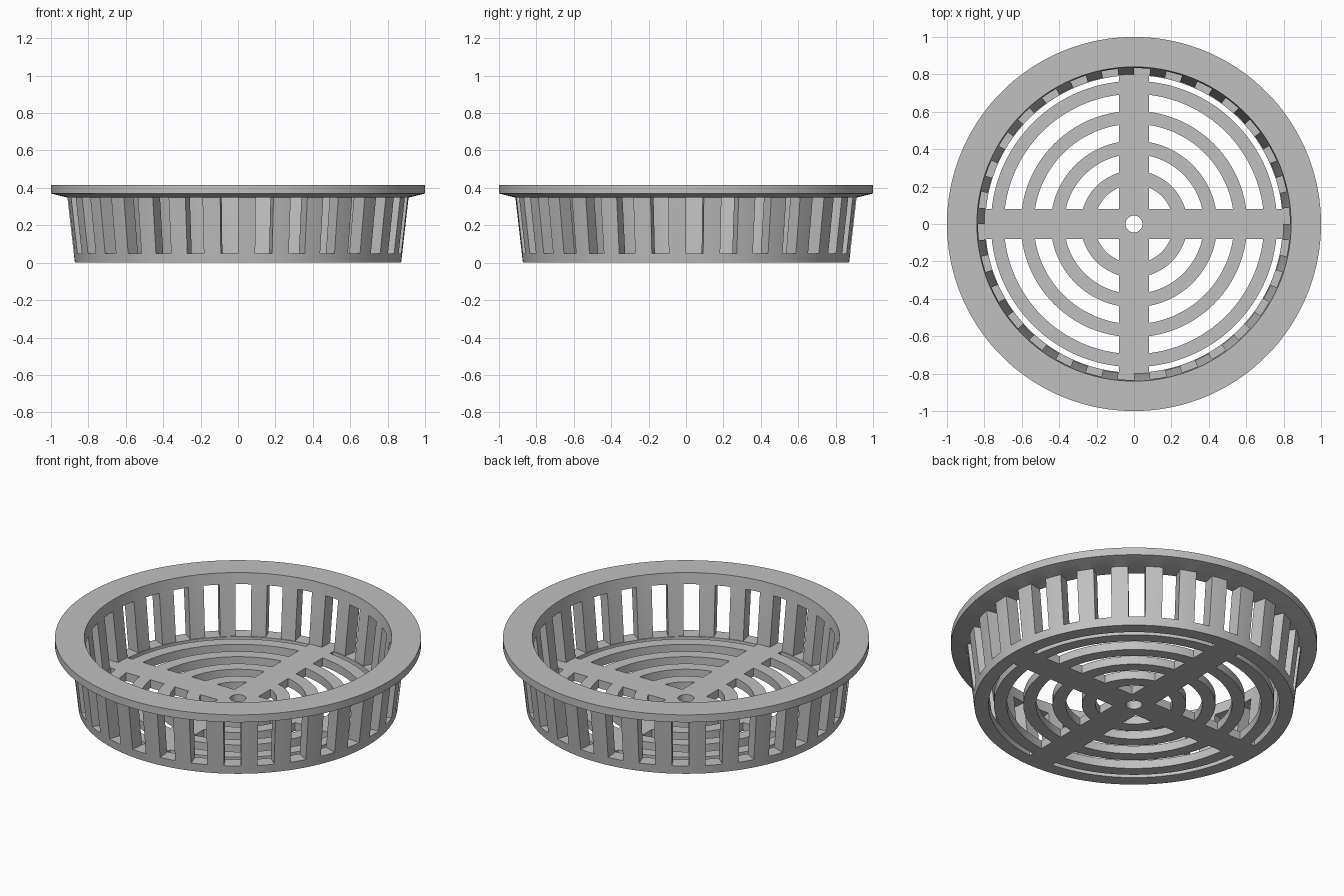
import bpy, bmesh
from math import sin, cos, asin, radians, tau, pi

cube = bpy.data.objects.get("Cube")
if cube:
    bpy.data.objects.remove(cube, do_unlink=True)

grey = bpy.data.materials.new("grey_plastic")
grey.use_nodes = True
color = (0.53, 0.53, 0.53, 1)
grey.diffuse_color = color
grey.node_tree.nodes["Principled BSDF"].inputs["Base Color"].default_value = color


def finish(bm, name):
    mesh = bpy.data.meshes.new(name)
    bm.to_mesh(mesh)
    bm.free()
    mesh.materials.append(grey)
    obj = bpy.data.objects.new(name, mesh)
    bpy.context.collection.objects.link(obj)
    bpy.ops.object.select_all(action='DESELECT')
    obj.select_set(True)
    bpy.context.view_layer.objects.active = obj
    return obj


# Slotted tapered wall with its flange, turned from one profile (r, z)
SEGMENTS = 180
PERIOD = 6          # segments per slot and bar
profile = [(0.872, 0), (0.878, 0.05), (0.912, 0.348), (1, 0.37), (1, 0.415),
           (0.84, 0.415), (0.834, 0.348), (0.80, 0.05), (0.80, 0)]
OUT_LOW, OUT_HIGH, IN_HIGH, IN_LOW = 1, 2, 6, 7

bm = bmesh.new()
rings = []
for i in range(SEGMENTS):
    a = tau * i / SEGMENTS
    rings.append([bm.verts.new((r * cos(a), r * sin(a), z)) for r, z in profile])


def is_slot(i):
    return i % PERIOD < PERIOD // 2


for i in range(SEGMENTS):
    here, after = rings[i], rings[(i + 1) % SEGMENTS]
    strips = [(p, (p + 1) % len(profile)) for p in range(len(profile))]
    if is_slot(i):
        # open the slot and close its sill and head
        strips.remove((OUT_LOW, OUT_HIGH))
        strips.remove((IN_HIGH, IN_LOW))
        strips += [(OUT_LOW, IN_LOW), (IN_HIGH, OUT_HIGH)]
    for p, q in strips:
        bm.faces.new((here[p], after[p], after[q], here[q]))
    # bar flank wherever a slot begins or ends
    if is_slot(i) != is_slot(i - 1):
        bm.faces.new([here[p] for p in (OUT_LOW, OUT_HIGH, IN_HIGH, IN_LOW)])
bmesh.ops.recalc_face_normals(bm, faces=bm.faces)
finish(bm, "slotted_wall_and_flange")
bpy.ops.object.shade_smooth_by_angle(angle=radians(30))


# Floor grate: a disc outline with arc-shaped openings between cross arms
FLOOR = 0.05
ARM = 0.08          # half width of the cross arms


def arc(r, start, end, steps):
    return [(r * cos(start + (end - start) * k / steps),
             r * sin(start + (end - start) * k / steps)) for k in range(steps + 1)]


def circle(r, steps):
    return arc(r, 0, tau, steps)[:-1]


def opening(r0, r1, turn):
    """Arc slot in one quadrant, with sides parallel to the cross arms."""
    a1 = asin(ARM / r1)
    outer = arc(r1, a1, pi / 2 - a1, 36)
    if r0:
        a0 = asin(ARM / r0)
        inner = arc(r0, pi / 2 - a0, a0, 36)
    else:
        inner = [(ARM, ARM)]
    c, s = cos(turn), sin(turn)
    return [(x * c - y * s, x * s + y * c) for x, y in outer + inner]


loops = [circle(0.80, SEGMENTS), circle(0.045, 32)]
bands = [(0, 0.21), (0.285, 0.373), (0.445, 0.535), (0.605, 0.695), (0.765, 0.795)]
for quarter in range(4):
    for r0, r1 in bands:
        loops.append(opening(r0, r1, quarter * pi / 2))

bm = bmesh.new()
edges = []
for loop in loops:
    verts = [bm.verts.new((x, y, FLOOR / 2)) for x, y in loop]
    edges += [bm.edges.new((verts[k - 1], verts[k])) for k in range(len(verts))]
bmesh.ops.triangle_fill(bm, edges=edges, use_beauty=True, normal=(0, 0, 1))
bmesh.ops.recalc_face_normals(bm, faces=bm.faces)
grate = finish(bm, "floor_grate")
solid = grate.modifiers.new("thickness", 'SOLIDIFY')
solid.thickness = FLOOR
solid.offset = 0
bpy.ops.object.modifier_apply(modifier=solid.name)
bpy.ops.object.shade_smooth_by_angle(angle=radians(30))
